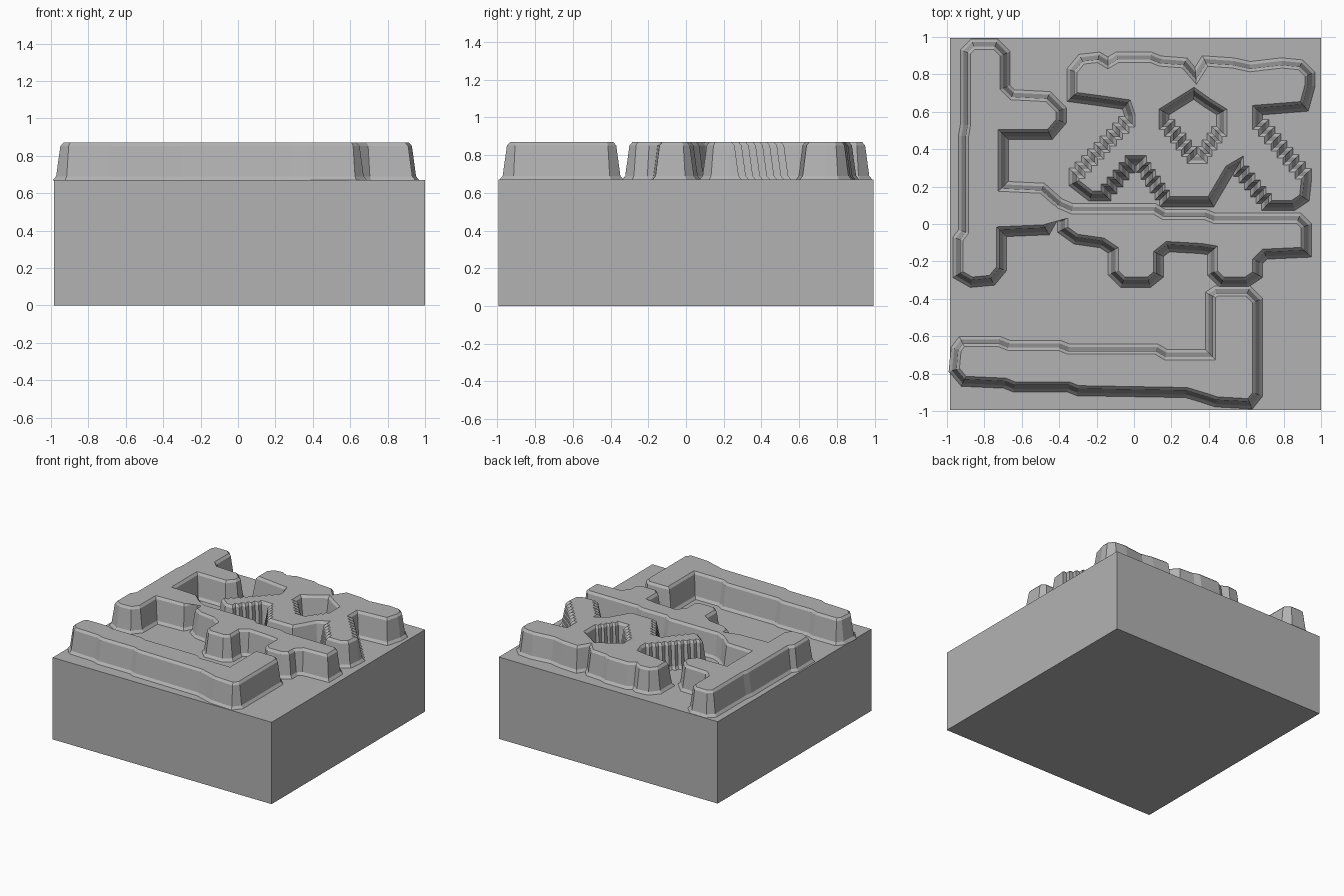
import bpy
import bmesh
from mathutils import Vector

default_cube = bpy.data.objects.get("Cube")
if default_cube:
    bpy.data.objects.remove(default_cube, do_unlink=True)

# One stone grey material for the whole block
stone = bpy.data.materials.new("stone grey")
stone.use_nodes = True
stone_colour = (0.45, 0.45, 0.45, 1)
stone.diffuse_color = stone_colour
stone.node_tree.nodes["Principled BSDF"].inputs["Base Color"].default_value = stone_colour

BASE_TOP = 0.67
# Wall profile of the raised parts: height and distance outward from the outline
WALL_PROFILE = ((BASE_TOP - 0.002, 0.03), (0.69, 0.012), (0.852, -0.01), (0.87, -0.026))


def add_object(name, bm):
    mesh = bpy.data.meshes.new(name)
    bm.to_mesh(mesh)
    bm.free()
    mesh.materials.append(stone)
    obj = bpy.data.objects.new(name, mesh)
    bpy.context.collection.objects.link(obj)
    return obj


def stepped(points):
    """Scale an outline from hundredths and turn its long diagonals into stairs."""
    points = [Vector(p) / 100 for p in points]
    path = []
    for a, b in zip(points, points[1:] + points[:1]):
        path.append(a)
        d = b - a
        if min(abs(d.x), abs(d.y)) > 0.1:
            count = round(max(abs(d.x), abs(d.y)) / 0.036)
            for i in range(count):
                corner = a + d * (i / count)
                path.append(Vector((corner.x + d.x / count, corner.y)))
                if i < count - 1:
                    path.append(a + d * ((i + 1) / count))
    return path


def signed_area(path):
    return sum(a.cross(b) for a, b in zip(path, path[1:] + path[:1])) / 2


def offset(path, distance):
    """Move every corner along its mitre, away from the area on the left."""
    result = []
    for i, p in enumerate(path):
        before = (p - path[i - 1]).normalized()
        after = (path[(i + 1) % len(path)] - p).normalized()
        n1 = Vector((before.y, -before.x))
        n2 = Vector((after.y, -after.x))
        result.append(p + (n1 + n2) * distance / max(1 + n1.dot(n2), 0.5))
    return result


def raised_part(name, outline, hole=None):
    bm = bmesh.new()
    top_edges = []
    for is_hole, points in enumerate([outline, hole]):
        if not points:
            continue
        path = stepped(points)
        if (signed_area(path) < 0) != bool(is_hole):
            path.reverse()
        rings = [[bm.verts.new((p.x, p.y, z)) for p in offset(path, d)]
                 for z, d in WALL_PROFILE]
        count = len(path)
        for low, high in zip(rings, rings[1:]):
            for i in range(count):
                j = (i + 1) % count
                bm.faces.new((low[i], low[j], high[j], high[i]))
        top = rings[-1]
        top_edges += [bm.edges.get((top[i - 1], top[i])) for i in range(count)]
    # Flat top
    filled = bmesh.ops.triangle_fill(bm, edges=top_edges, use_beauty=True,
                                     normal=(0, 0, 1))
    for face in filled["geom"]:
        if isinstance(face, bmesh.types.BMFace):
            face.normal_update()
            if face.normal.z < 0:
                face.normal_flip()
    return add_object(name, bm)


# Square block
bm = bmesh.new()
bmesh.ops.create_cube(bm, size=1)
bmesh.ops.scale(bm, vec=(1.983, 1.987, BASE_TOP), verts=bm.verts)
bmesh.ops.translate(bm, vec=(0.0085, 0, BASE_TOP / 2), verts=bm.verts)
add_object("base_block", bm)

# Left upright joined to the toothed middle bar
upright = [(-90, 92), (-86, 96), (-74, 96), (-69, 91), (-69, 73), (-65, 69),
           (-46, 68), (-39, 61), (-39, 55), (-45, 48), (-70, 48), (-70, 20),
           (-49, 19), (-40, 11)]
bar = [(-33, 8), (11, 8), (16, 5), (38, 5), (43, 3), (88, 3), (92, -1),
       (92, -15), (70, -16), (66, -20), (66, -27), (60, -31), (47, -31),
       (42, -26), (42, -14), (36, -13), (18, -12), (13, -16), (13, -27),
       (8, -31), (-6, -31), (-11, -26), (-11, -14), (-17, -10), (-31, -8),
       (-38, -3), (-38, 2), (-42, 6)]
upright_foot = [(-47, -3), (-71, -4), (-71, -24), (-76, -30), (-87, -31),
                (-94, -27), (-94, -8), (-91, -4), (-91, 47), (-90, 53)]
raised_part("raised_upright_and_bar", upright + bar + upright_foot)

# Upper right crossing strokes around a diamond opening
upper = [(-33, 68), (-33, 82), (-28, 88), (-19, 89), (-14, 86), (-9, 89),
         (9, 89), (14, 87), (27, 86), (33, 79), (38, 87), (53, 86), (62, 84),
         (79, 86), (89, 85), (94, 80), (94, 74), (91, 63), (66, 61), (66, 53)]
lower = [(92, 23), (91, 14), (85, 10), (74, 10), (56, 32), (51, 29), (41, 12),
         (19, 12), (4, 34), (1, 34), (-15, 15), (-23, 15), (-32, 22),
         (-32, 27), (-2, 58), (-4, 64), (-18, 66)]
diamond = [(16, 60), (16, 53), (31, 35), (34, 35), (47, 53), (47, 60),
           (39, 65), (32, 70), (24, 65)]
raised_part("raised_crossing_strokes", upper + lower, diamond)

# Front L-shaped stroke
raised_part("raised_front_corner", [
    (-92, -63), (-72, -63), (-67, -65), (-40, -65), (-35, -67), (12, -67),
    (17, -70), (41, -70), (41, -38), (44, -36), (61, -36), (66, -41),
    (66, -91), (62, -96), (44, -95), (38, -93), (28, -90), (-30, -89),
    (-35, -87), (-64, -87), (-69, -85), (-91, -84), (-96, -78), (-95, -67)])
